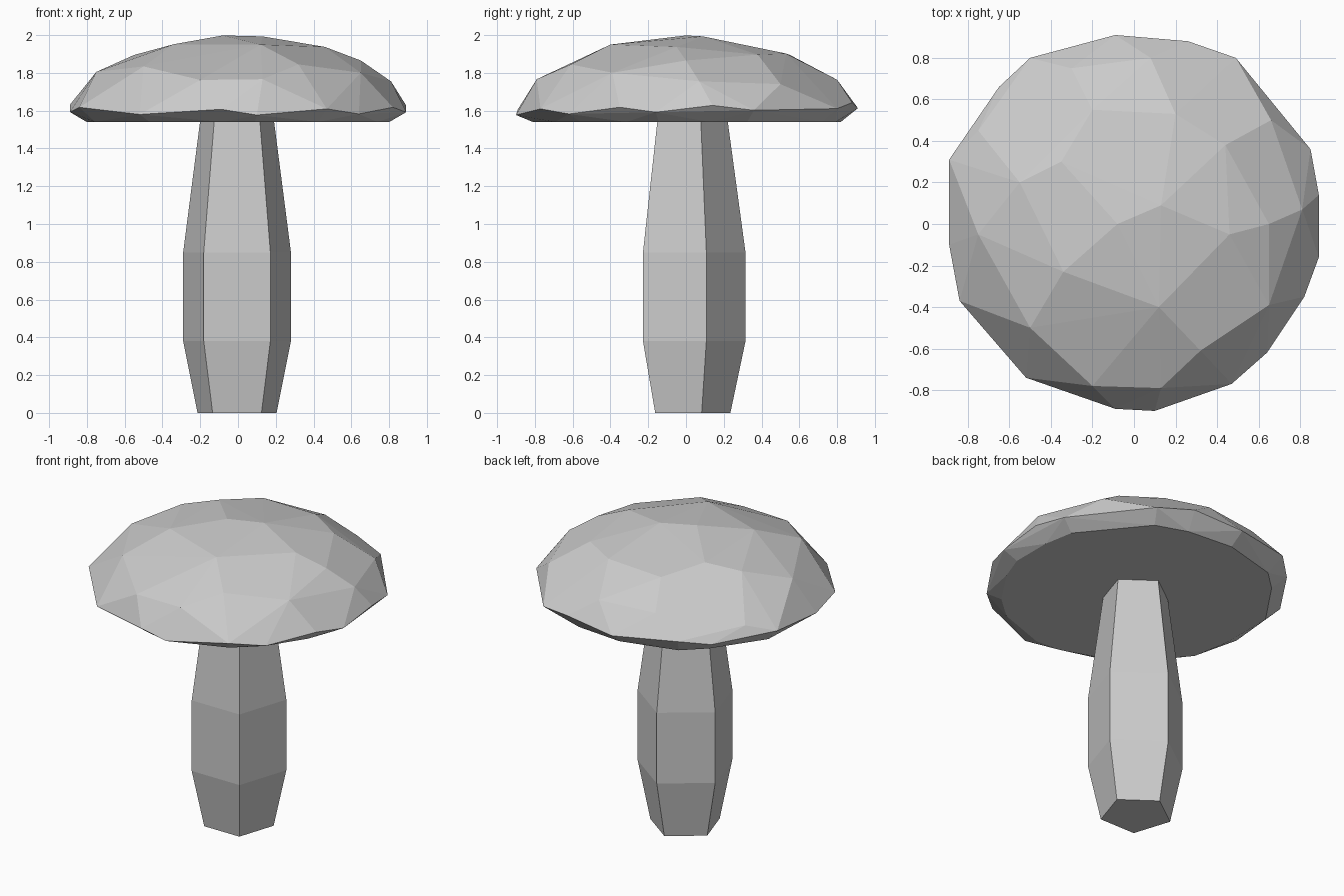
import bpy
import bmesh
from math import sin, cos, pi, sqrt, radians

if "Cube" in bpy.data.objects:
    bpy.data.objects.remove(bpy.data.objects["Cube"], do_unlink=True)

# Plain grey used for the whole mushroom
grey = bpy.data.materials.new("light grey")
grey.use_nodes = True
colour = (0.6, 0.6, 0.6, 1)
grey.diffuse_color = colour
grey.node_tree.nodes["Principled BSDF"].inputs["Base Color"].default_value = colour

UNDERSIDE = 1.54


def finish(bm, name):
    """Turn a bmesh into a flat shaded, grey object."""
    bmesh.ops.recalc_face_normals(bm, faces=bm.faces[:])
    mesh = bpy.data.meshes.new(name)
    bm.to_mesh(mesh)
    bm.free()
    mesh.materials.append(grey)
    mesh.shade_flat()
    part = bpy.data.objects.new(name, mesh)
    bpy.context.collection.objects.link(part)
    return part


def build_stem():
    """Five-sided stem that swells in the middle, one corner to the back."""
    profile = [(0.22, 0), (0.3, 0.38), (0.3, 0.85), (0.205, UNDERSIDE + 0.01)]
    bm = bmesh.new()
    rings = []
    for radius, height in profile:
        ring = []
        for side in range(5):
            angle = pi / 2 + side * 2 * pi / 5
            ring.append(bm.verts.new((radius * cos(angle) - 0.005,
                                      radius * sin(angle) + 0.015, height)))
        rings.append(ring)
    for lower, upper in zip(rings, rings[1:]):
        for side in range(5):
            after = (side + 1) % 5
            bm.faces.new((lower[side], lower[after], upper[after], upper[side]))
    bm.faces.new(rings[0])
    bm.faces.new(rings[-1])
    return finish(bm, "stem")


def dome_height(x, y):
    """Height of the flattened dome above a point of the plan."""
    return UNDERSIDE + 0.46 * sqrt(max(0, 1 - (x * x + y * y) / 0.92 ** 2))


def build_cap():
    """Faceted dome: the hull of an uneven rim, scattered corners and a flat base."""
    rim = [(-.09, .91), (.26, .88), (.49, .8), (.66, .57), (.85, .36), (.89, .14),
           (.89, -.16), (.82, -.35), (.64, -.62), (.47, -.77), (.1, -.9),
           (-.09, -.89), (-.52, -.74), (-.84, -.37), (-.89, -.1), (-.89, .31),
           (-.65, .66), (-.5, .8)]
    corners = [(-.08, 0), (.13, .09), (.46, -.05), (.2, .53), (-.35, .3),
               (-.34, -.23), (.12, -.4), (-.5, -.5), (-.2, -.78), (.13, -.79),
               (.32, -.61), (.44, .38), (.66, .5), (.65, -.39), (.81, .07),
               (.65, 0), (-.75, -.05), (-.55, .2), (-.3, .75), (.08, .8),
               (-.75, .45), (-.2, .55)]
    bm = bmesh.new()
    for index, (x, y) in enumerate(rim):
        lift = 0.015 if index % 2 else -0.015
        bm.verts.new((x, y, 1.61 + 0.02 * y + lift))
        bm.verts.new((x * 0.9, y * 0.9, UNDERSIDE))
    for x, y in corners:
        bm.verts.new((x, y, dome_height(x, y)))

    hull = bmesh.ops.convex_hull(bm, input=bm.verts[:])
    loose = [v for v in hull["geom_interior"] + hull["geom_unused"]
             if isinstance(v, bmesh.types.BMVert)]
    bmesh.ops.delete(bm, geom=list(set(loose)), context="VERTS")

    # Merge the flat underside into one face
    bmesh.ops.dissolve_limit(bm, angle_limit=radians(1),
                             verts=bm.verts[:], edges=bm.edges[:])
    return finish(bm, "cap")


build_stem()
build_cap()
